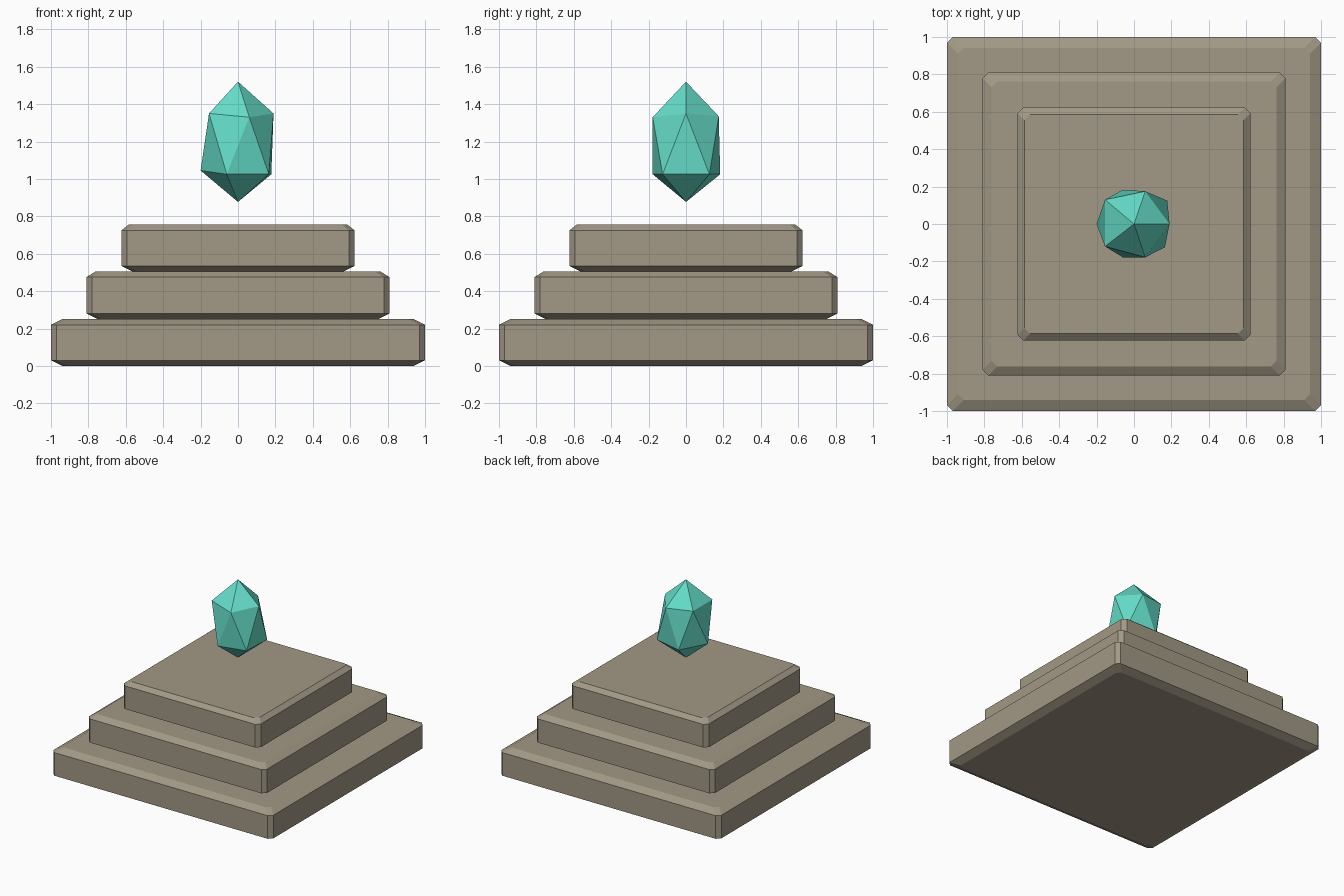
import bpy, bmesh

if "Cube" in bpy.data.objects:
    bpy.data.objects.remove(bpy.data.objects["Cube"])


def material(name, color):
    m = bpy.data.materials.new(name)
    m.diffuse_color = (*color, 1)
    m.use_nodes = True
    m.node_tree.nodes["Principled BSDF"].inputs["Base Color"].default_value = m.diffuse_color
    return m


def make_object(name, bm, mat):
    bmesh.ops.recalc_face_normals(bm, faces=bm.faces)
    mesh = bpy.data.meshes.new(name)
    bm.to_mesh(mesh)
    bm.free()
    mesh.materials.append(mat)
    obj = bpy.data.objects.new(name, mesh)
    bpy.context.collection.objects.link(obj)
    return obj


def bridge(bm, a, b):
    n = len(a)
    for i in range(n):
        bm.faces.new((a[i], a[(i + 1) % n], b[(i + 1) % n], b[i]))


def slab(name, half, z0, z1, low_inset, top_inset, mat):
    """Square slab with chamfered corners and bevelled rims."""
    bm = bmesh.new()
    c, rim = 0.03, 0.03
    rings = []
    for h, z in ((half - low_inset, z0), (half, z0 + rim),
                 (half, z1 - rim), (half - top_inset, z1)):
        k = h - c
        outline = [(h, -k), (h, k), (k, h), (-k, h),
                   (-h, k), (-h, -k), (-k, -h), (k, -h)]
        rings.append([bm.verts.new((x, y, z)) for x, y in outline])
    for a, b in zip(rings, rings[1:]):
        bridge(bm, a, b)
    bm.faces.new(rings[0])
    bm.faces.new(rings[-1])
    return make_object(name, bm, mat)


stone = material("stone", (0.36, 0.319, 0.238))
teal = material("teal crystal", (0.13, 0.72, 0.58))

# Stepped pedestal
slab("bottom_step", 1.0, 0.0, 0.25, 0.06, 0.06, stone)
slab("middle_step", 0.81, 0.25, 0.505, 0.06, 0.048, stone)
slab("top_step", 0.623, 0.505, 0.755, 0.06, 0.037, stone)

# Floating crystal: two staggered five-point rings between two tips
bm = bmesh.new()
upper = [(0.19, 0, 1.35), (0.06, 0.175, 1.335), (-0.155, 0.13, 1.35),
         (-0.155, -0.12, 1.35), (0.06, -0.178, 1.33)]
lower = [(0.178, 0.125, 1.025), (-0.06, 0.183, 1.025), (-0.2, 0, 1.045),
         (-0.06, -0.178, 1.025), (0.165, -0.125, 1.025)]
up = [bm.verts.new(p) for p in upper]
lo = [bm.verts.new(p) for p in lower]
tip = bm.verts.new((0, 0, 1.52))
foot = bm.verts.new((0, 0, 0.877))
for i in range(5):
    j = (i + 1) % 5
    bm.faces.new((up[i], up[j], tip))
    bm.faces.new((lo[j], lo[i], foot))
    bm.faces.new((up[i], lo[i], up[j]))
    bm.faces.new((lo[i], lo[j], up[j]))
make_object("crystal", bm, teal)
